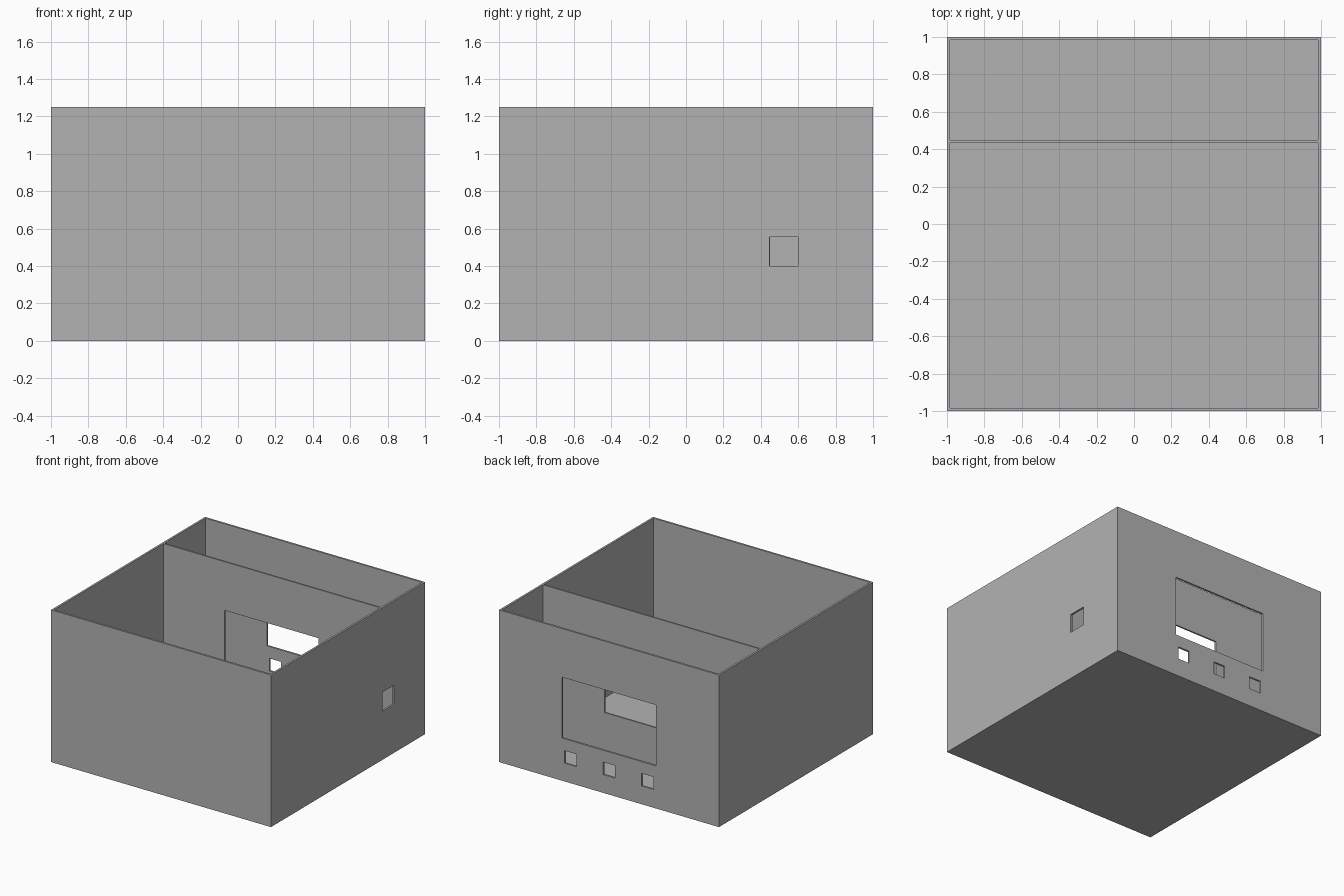
import bpy

if "Cube" in bpy.data.objects:
    bpy.data.objects.remove(bpy.data.objects["Cube"], do_unlink=True)

WALL = 0.016
HEIGHT = 1.25

grey = bpy.data.materials.new("plain_grey")
grey.use_nodes = True
grey.diffuse_color = (0.45, 0.45, 0.45, 1)
grey.node_tree.nodes["Principled BSDF"].inputs["Base Color"].default_value = grey.diffuse_color


def box(name, x, y, z):
    """Box given by its (low, high) range on each axis."""
    ranges = (x, y, z)
    bpy.ops.mesh.primitive_cube_add(size=1)
    ob = bpy.context.object
    ob.name = name
    ob.location = [(a + b) / 2 for a, b in ranges]
    ob.scale = [b - a for a, b in ranges]
    bpy.ops.object.transform_apply(location=True, rotation=False, scale=True)
    ob.data.materials.append(grey)
    return ob


def cut(target, x, y, z):
    """Cut a box-shaped opening out of the target."""
    cutter = box("cutter", x, y, z)
    cutter.hide_render = True
    mod = target.modifiers.new("opening", "BOOLEAN")
    mod.operation = "DIFFERENCE"
    mod.solver = "EXACT"
    mod.object = cutter
    bpy.context.view_layer.objects.active = target
    bpy.ops.object.modifier_apply(modifier=mod.name)
    bpy.data.objects.remove(cutter, do_unlink=True)


inside = (WALL - 1, 1 - WALL)
window_x, window_z = (-0.427, 0.427), (0.35, 0.85)
back = (0.9, 1.1)

# Open-topped case with floor
case = box("case", (-1, 1), (-1, 1), (0, HEIGHT))
cut(case, inside, inside, (WALL, HEIGHT + 0.2))

# Large window and row of three small holes in the back wall
cut(case, window_x, back, window_z)
for x in (-0.35, 0, 0.35):
    cut(case, (x - 0.053, x + 0.053), back, (0.15, 0.253))

# Square port in the side wall, just behind the divider
cut(case, (0.9, 1.1), (0.447, 0.6), (0.4, 0.555))

# Divider panel with a matching window
divider = box("divider", inside, (0.437, 0.45), (WALL, HEIGHT))
cut(divider, window_x, (0.3, 0.6), window_z)
